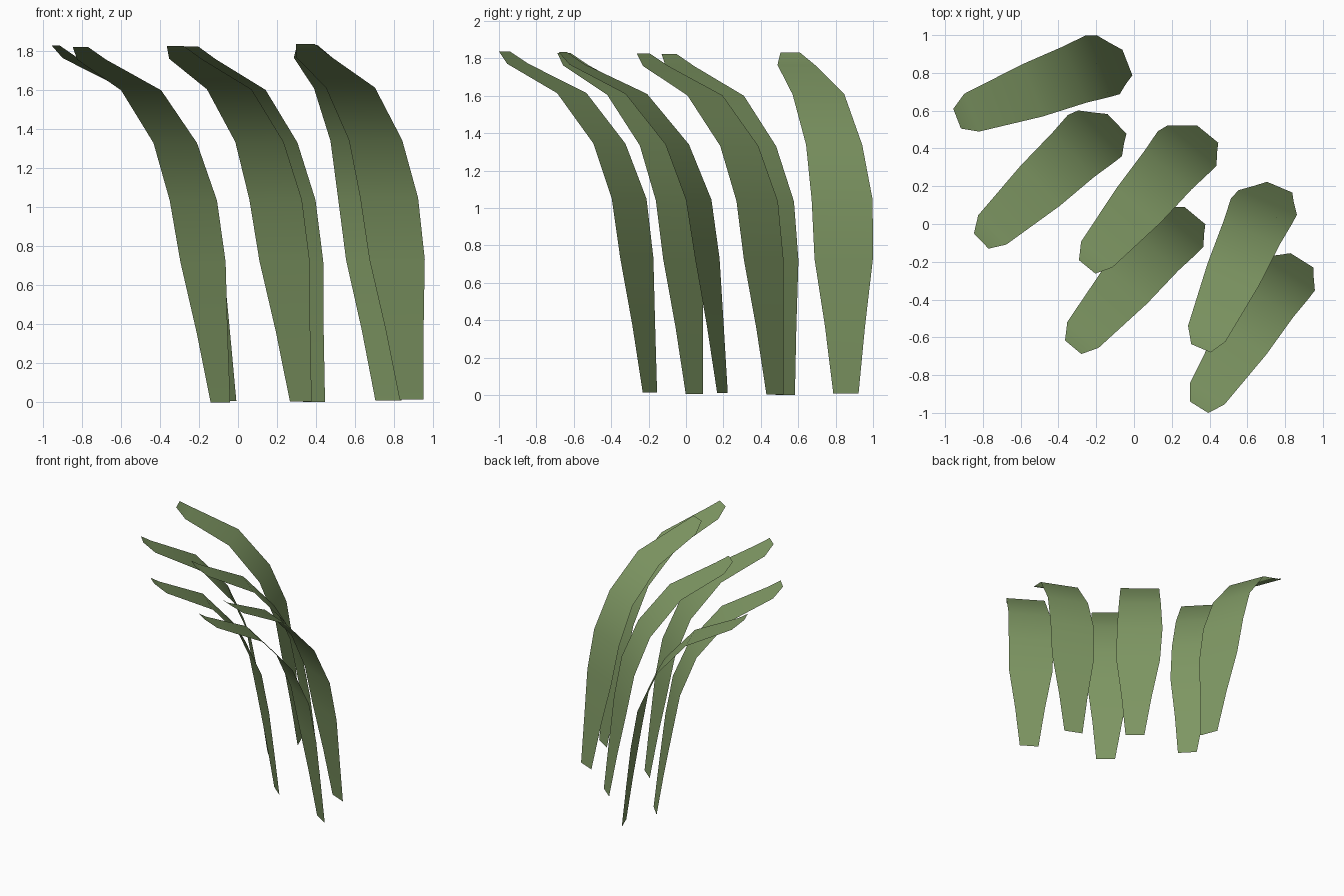
import bpy, math

if "Cube" in bpy.data.objects:
    bpy.data.objects.remove(bpy.data.objects["Cube"])

green = bpy.data.materials.new("leaf_green")
green.diffuse_color = (0.21, 0.31, 0.125, 1)
green.use_nodes = True
green.node_tree.nodes["Principled BSDF"].inputs["Base Color"].default_value = green.diffuse_color

# Blade rings from root to tip: forward lean, sideways drift, height, width
RINGS = [
    (0.000, 0.000, 0.000, 0.145),
    (0.047, 0.013, 0.360, 0.230),
    (0.099, 0.026, 0.720, 0.335),
    (0.155, 0.039, 1.035, 0.350),
    (0.281, 0.042, 1.330, 0.322),
    (0.520, 0.045, 1.600, 0.297),
    (0.865, 0.052, 1.757, 0.215),
    (0.948, 0.050, 1.823, 0.112),
]

# Root x, y, z and lean direction in degrees for each blade
BLADES = [
    (-0.035, 0.855, 0.008, 201.3),
    (-0.090, 0.530, 0.000, 223.8),
    (0.390, 0.476, 0.002, 230.8),
    (0.322, 0.045, 0.005, 230.3),
    (0.771, 0.195, 0.010, 247.0),
    (0.890, -0.193, 0.014, 238.0),
]


def grass_blade(number, x, y, z, degrees):
    """One bent, single-sheet blade leaning towards the given direction."""
    a = math.radians(degrees)
    fx, fy = math.cos(a), math.sin(a)
    sx, sy = fy, -fx
    verts = []
    for lean, drift, height, width in RINGS:
        for side in (-0.5, 0.5):
            s = drift + side * width
            verts.append((x + lean * fx + s * sx, y + lean * fy + s * sy, z + height))
    # faces wound so that normals point to the outer, upper side
    faces = [(i, i + 2, i + 3, i + 1) for i in range(0, len(verts) - 2, 2)]
    mesh = bpy.data.meshes.new("grass_blade")
    mesh.from_pydata(verts, [], faces)
    if mesh.polygons[len(faces) - 2].normal.z < 0:
        mesh.flip_normals()
    mesh.polygons.foreach_set("use_smooth", [True] * len(faces))
    mesh.materials.append(green)
    mesh.update()
    obj = bpy.data.objects.new(f"grass_blade_{number}", mesh)
    bpy.context.collection.objects.link(obj)


for n, blade in enumerate(BLADES, 1):
    grass_blade(n, *blade)
